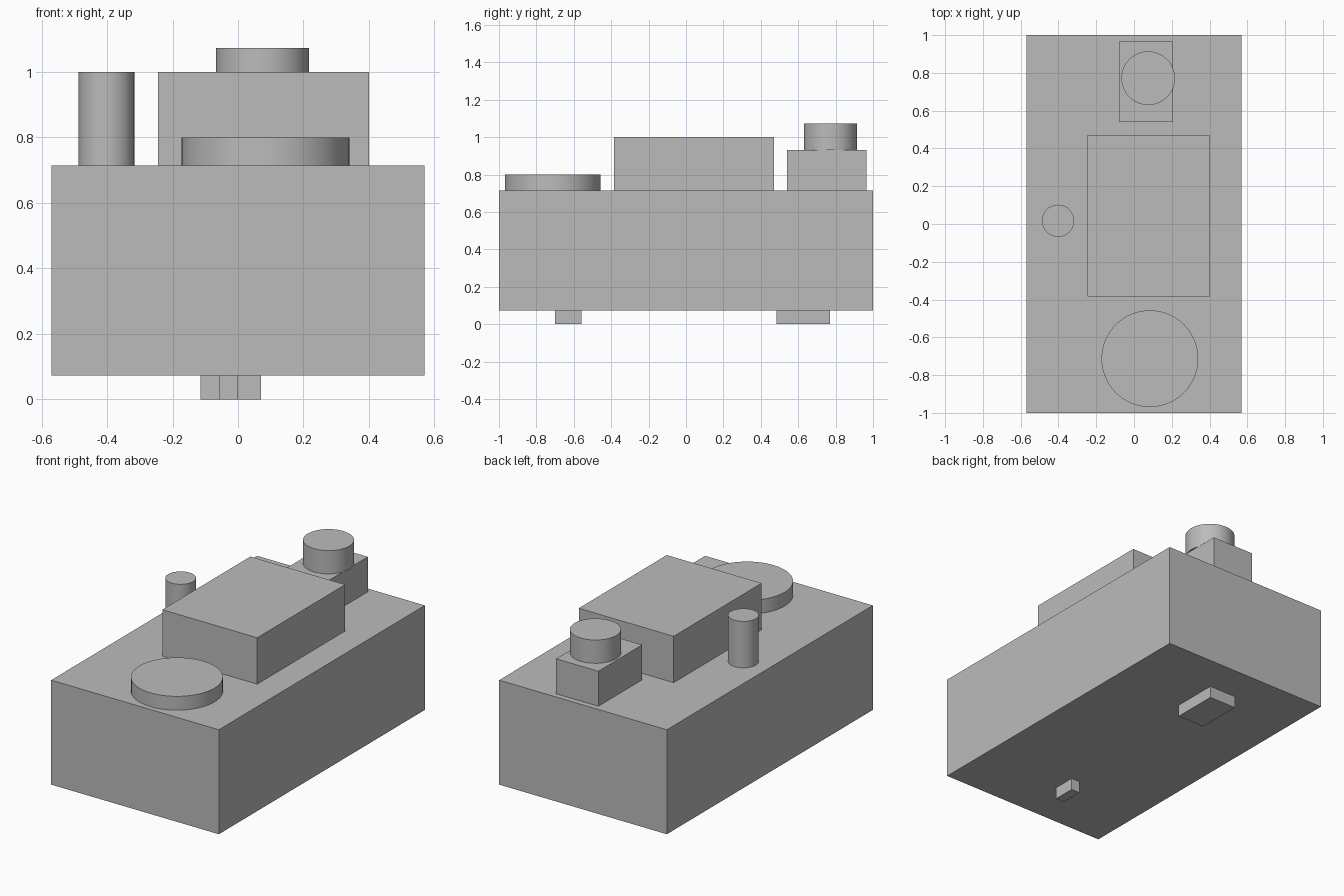
import bpy

cube = bpy.data.objects.get("Cube")
if cube:
    bpy.data.objects.remove(cube, do_unlink=True)

# Single plain grey
grey = bpy.data.materials.new("plain grey")
grey.use_nodes = True
colour = (0.5, 0.5, 0.5, 1)
grey.diffuse_color = colour
grey.node_tree.nodes["Principled BSDF"].inputs["Base Color"].default_value = colour


def box(name, x, y, z):
    """Box from (low, high) spans on each axis."""
    spans = (x, y, z)
    bpy.ops.mesh.primitive_cube_add(size=1, location=[(a + b) / 2 for a, b in spans])
    ob = bpy.context.object
    ob.name = name
    ob.scale = [b - a for a, b in spans]
    bpy.ops.object.transform_apply(location=False, rotation=False, scale=True)
    ob.data.materials.append(grey)


def cylinder(name, x, y, radius, z):
    """Upright round part with smooth sides and sharp rims."""
    low, high = z
    bpy.ops.mesh.primitive_cylinder_add(
        vertices=64, radius=radius, depth=high - low, location=(x, y, (low + high) / 2))
    ob = bpy.context.object
    ob.name = name
    bpy.ops.object.shade_smooth_by_angle()
    ob.data.materials.append(grey)


BASE, DECK, STEP = 0.073, 0.715, 0.93

# Main housing
box("main_body", (-0.57, 0.57), (-1, 1), (BASE, DECK))

# Parts standing on the deck
box("centre_block", (-0.245, 0.4), (-0.385, 0.47), (DECK, 1))
cylinder("front_disc", 0.084, -0.713, 0.256, (DECK, 0.8))
cylinder("side_post", -0.402, 0.017, 0.085, (DECK, 1))
box("rear_block", (-0.08, 0.207), (0.54, 0.965), (DECK, STEP))
cylinder("rear_knob", 0.075, 0.772, 0.142, (STEP, 1.073))

# Pads under the housing
box("front_pad", (-0.058, 0), (-0.7, -0.56), (0, BASE))
box("rear_pad", (-0.115, 0.07), (0.485, 0.77), (0, BASE))
